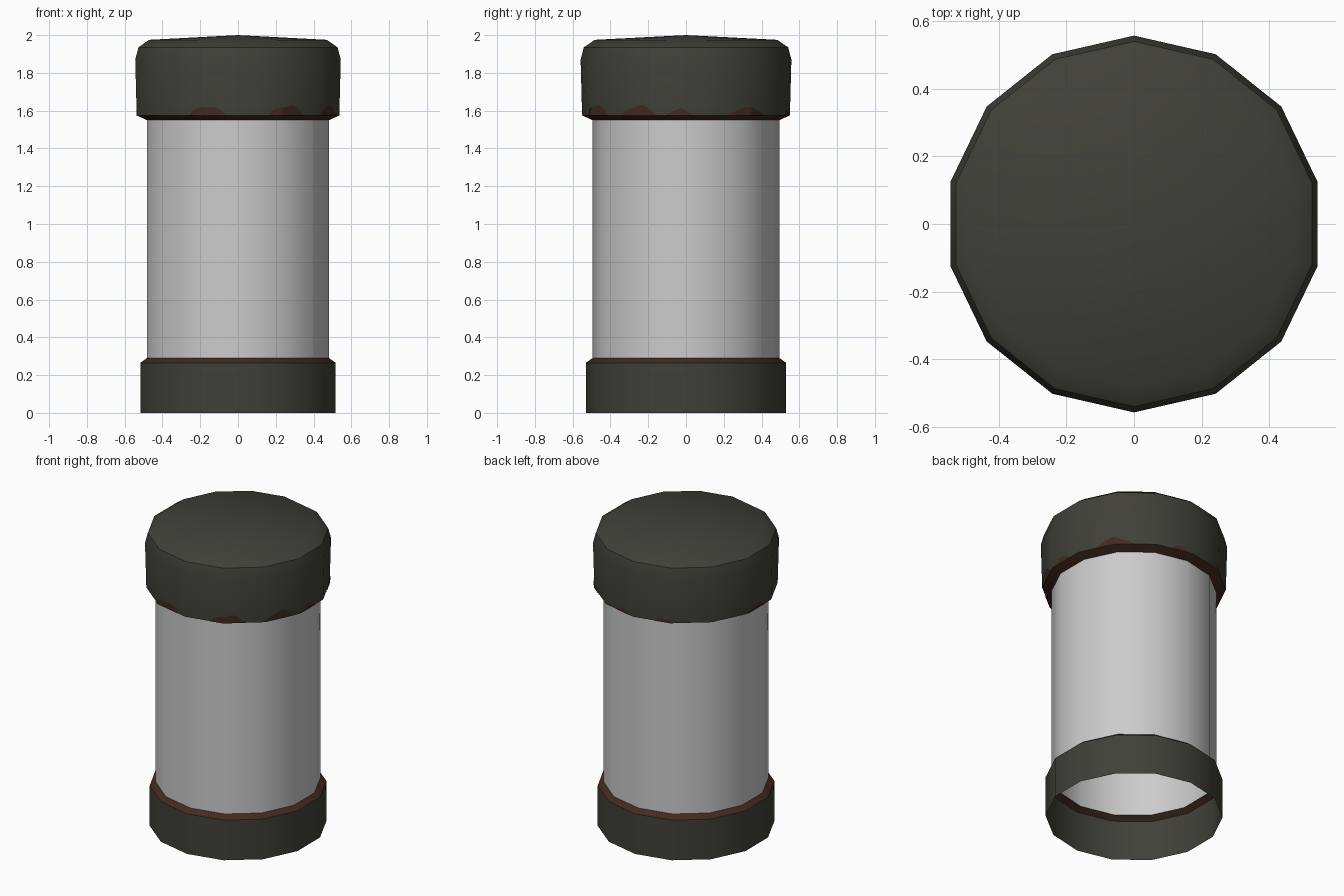
import bpy, math
from math import sin, cos, pi, radians

if "Cube" in bpy.data.objects:
    bpy.data.objects.remove(bpy.data.objects["Cube"])

SIDES = 14
STEP = 2 * pi / SIDES


def material(name, rgba):
    m = bpy.data.materials.new(name)
    m.diffuse_color = rgba
    m.use_nodes = True
    m.node_tree.nodes["Principled BSDF"].inputs["Base Color"].default_value = m.diffuse_color
    return m


DARK = material("dark olive metal", (0.052, 0.052, 0.041, 1))
RUST = material("rust brown", (0.055, 0.023, 0.014, 1))
GLASS = material("pale grey glass", (0.60, 0.60, 0.60, 0.75))


def make(name, verts, faces, mats, indices=None):
    me = bpy.data.meshes.new(name)
    me.from_pydata(verts, [], faces)
    for m in mats:
        me.materials.append(m)
    if indices:
        for p, i in zip(me.polygons, indices):
            p.material_index = i
    me.shade_smooth()
    me.set_sharp_from_angle(angle=radians(40))
    ob = bpy.data.objects.new(name, me)
    bpy.context.collection.objects.link(ob)
    return ob


def lathe(name, profile, mats, rust_band=None, apex=None):
    """Sweep a (radius, z) profile, listed upward, round 14 sides."""
    verts = [(r * sin(i * STEP), -r * cos(i * STEP), z)
             for r, z in profile for i in range(SIDES)]
    faces, idx = [], []
    for k in range(len(profile) - 1):
        for i in range(SIDES):
            j = (i + 1) % SIDES
            a, b = k * SIDES, (k + 1) * SIDES
            faces.append((a + i, a + j, b + j, b + i))
            idx.append(1 if k == rust_band else 0)
    if apex is not None:
        verts.append((0, 0, apex))
        a = (len(profile) - 1) * SIDES
        for i in range(SIDES):
            faces.append((a + i, a + (i + 1) % SIDES, len(verts) - 1))
            idx.append(0)
    return make(name, verts, faces, mats, idx)


# Open base ring with rusty bevel, tube, and domed cap with rusty lower bevel
lathe("base_ring", [(0.53, 0), (0.53, 0.265), (0.495, 0.29)], [DARK, RUST], rust_band=1)
lathe("glass_tube", [(0.495, 0.29), (0.495, 1.55)], [GLASS])
lathe("top_cap", [(0.495, 1.55), (0.55, 1.575), (0.558, 1.87), (0.541, 1.935), (0.483, 1.975)],
      [DARK, RUST], rust_band=0, apex=2.0)


def on_cap(phi, z):
    """Point just outside the faceted cap wall, phi measured from the front."""
    r = 0.553 + (z - 1.575) * 0.027
    local = (phi % STEP) - STEP / 2
    d = r * cos(STEP / 2) / cos(local)
    return (d * sin(phi), -d * cos(phi), z)


# Rust patches creeping up from the cap's lower edge: start, end (degrees), height
patches = [(-28, -7, 0.055), (17, 40, 0.06), (52, 73, 0.058), (79, 94, 0.035),
           (115, 140, 0.045), (165, 177, 0.03), (195, 207, 0.025), (257, 276, 0.03)]
for n, (a, b, h) in enumerate(patches):
    angles = {radians(a + (b - a) * t / 10) for t in range(11)}
    angles |= {k * STEP for k in range(-2, 14) if radians(a) < k * STEP < radians(b)}
    verts, faces = [], []
    for c, phi in enumerate(sorted(angles)):
        t = (phi - radians(a)) / radians(b - a)
        top = h * max(0, sin(pi * t)) ** 0.8 * (0.85 + 0.15 * sin(9 * t + n))
        verts += [on_cap(phi, 1.575), on_cap(phi, 1.577 + top)]
        if c:
            faces.append((2 * c - 2, 2 * c, 2 * c + 1, 2 * c - 1))
    make(f"rust_patch_{n + 1}", verts, faces, [RUST])
